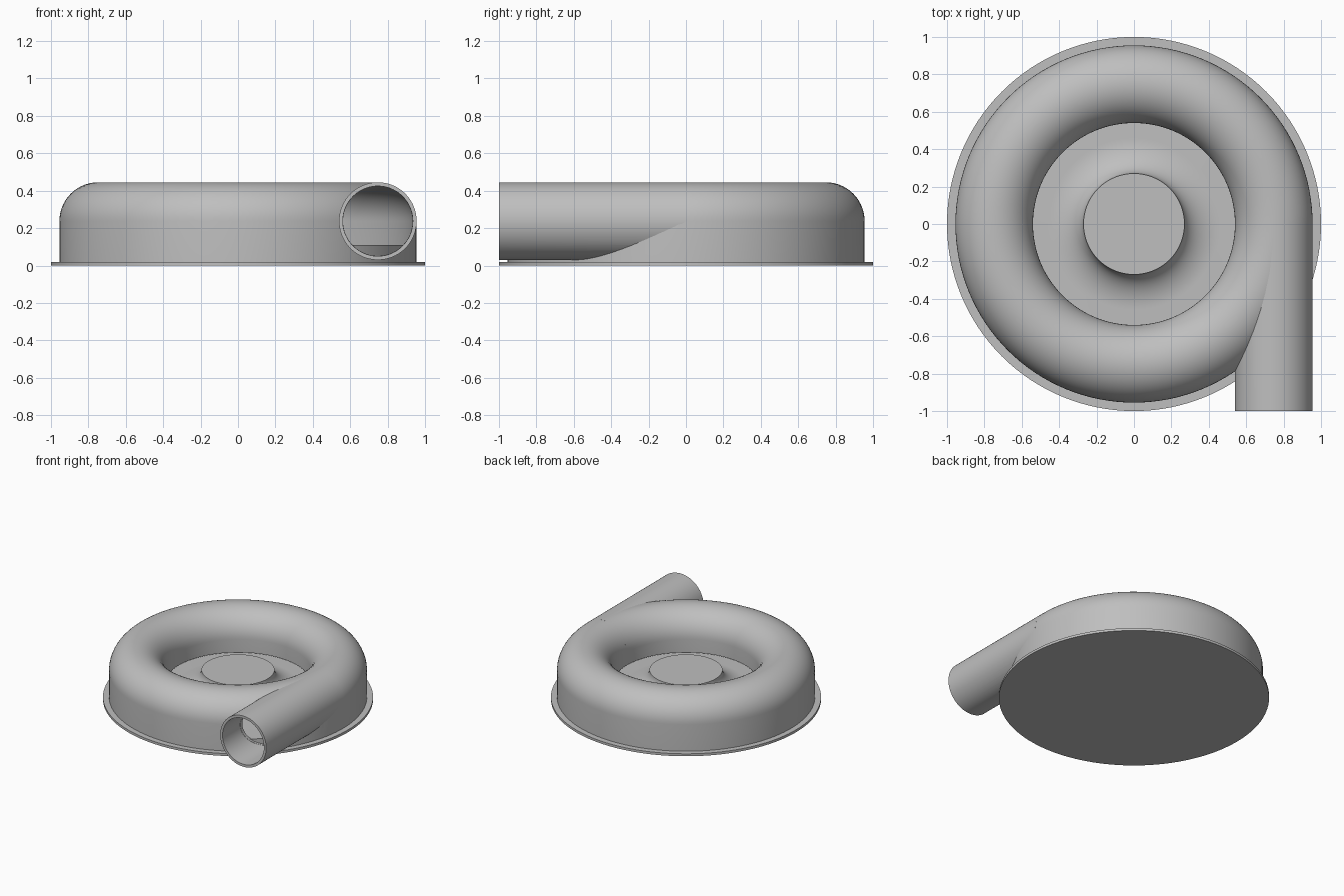
import bpy, bmesh, math
from mathutils import Matrix

if "Cube" in bpy.data.objects:
    bpy.data.objects.remove(bpy.data.objects["Cube"])

R, Z = 0.7475, 0.2375        # centre line of the scroll duct
R_OUT, R_IN = 0.2075, 0.187  # duct outer and bore radius
BASE_T, FLOOR_Z, LIP_Z = 0.02, 0.11, 0.13

grey = bpy.data.materials.new("plain grey")
grey.use_nodes = True
colour = (0.52, 0.52, 0.52, 1)
grey.diffuse_color = colour
grey.node_tree.nodes["Principled BSDF"].inputs["Base Color"].default_value = colour


def make_object(name, bm):
    bmesh.ops.remove_doubles(bm, verts=bm.verts, dist=1e-5)
    bmesh.ops.recalc_face_normals(bm, faces=bm.faces)
    mesh = bpy.data.meshes.new(name)
    bm.to_mesh(mesh)
    bm.free()
    mesh.materials.append(grey)
    obj = bpy.data.objects.new(name, mesh)
    bpy.context.collection.objects.link(obj)
    return obj


def revolve(name, profile, closed=False, steps=128):
    """Spin an (r, z) profile around the vertical axis."""
    bm = bmesh.new()
    verts = [bm.verts.new((r, 0, z)) for r, z in profile]
    pairs = list(zip(verts, verts[1:]))
    if closed:
        pairs.append((verts[-1], verts[0]))
    edges = [bm.edges.new(p) for p in pairs]
    bmesh.ops.spin(bm, geom=verts + edges, cent=(0, 0, 0), axis=(0, 0, 1),
                   angle=math.tau, steps=steps, use_merge=False)
    return make_object(name, bm)


def duct(name, radii, y0, y1, steps=96):
    """Straight solid rod (one radius) or hollow tube (two radii) along y."""
    a = radii[0]
    b = radii[1] if len(radii) > 1 else 0
    obj = revolve(name, [(b, y0), (a, y0), (a, y1), (b, y1)], len(radii) > 1, steps)
    obj.data.transform(Matrix.Translation((R, 0, Z)) @ Matrix.Rotation(-math.pi / 2, 4, "X"))
    return obj


def arch(radius, low_out, low_in, n=28):
    """Half-round roof with straight walls, from the outer foot to the inner foot."""
    arc = [(R + radius * math.cos(math.pi * i / n), Z + radius * math.sin(math.pi * i / n))
           for i in range(n + 1)]
    return [(R + radius, low_out)] + arc + [(R - radius, low_in)]


def subtract(target, cutter):
    mod = target.modifiers.new("cut", "BOOLEAN")
    mod.operation, mod.solver, mod.object = "DIFFERENCE", "EXACT", cutter
    bpy.context.view_layer.objects.active = target
    bpy.ops.object.modifier_apply(modifier=mod.name)
    bpy.data.objects.remove(cutter)


# Base plate
base = revolve("base_plate", [(0, 0), (1, 0), (1, BASE_T), (0, BASE_T)])

# Raised floor with a flared central hub
hub_r, flare_r, hub_z = 0.27, 0.46, 0.24
flare = [(flare_r - (flare_r - hub_r) * math.sin(t), hub_z - (hub_z - FLOOR_Z) * math.cos(t))
         for t in (math.pi / 2 * (1 - i / 16) for i in range(17))]
flare = [(hub_r + (flare_r - hub_r) * (1 - math.cos(math.pi / 2 * i / 16)),
          hub_z - (hub_z - FLOOR_Z) * math.sin(math.pi / 2 * i / 16)) for i in range(17)]
floor = revolve("floor_and_hub", [(0, hub_z)] + flare +
                [(0.94, FLOOR_Z), (0.94, BASE_T), (0, BASE_T)])

# Scroll housing shell, opened where the outlet joins
housing = revolve("scroll_housing", arch(R_OUT, BASE_T, LIP_Z) +
                  arch(R_IN, BASE_T, LIP_Z)[::-1], closed=True)
subtract(housing, duct("bore_cutter", [R_IN - 0.001], -1.2, -0.05))

# Tangential outlet pipe, trimmed inside the housing
pipe = duct("outlet_pipe", [R_OUT, R_IN], -1, 0)
subtract(pipe, revolve("cavity_cutter", arch(R_IN + 0.004, -0.1, -0.1), closed=True))

# Smooth curved surfaces, crisp edges
bpy.ops.object.select_all(action="DESELECT")
for obj in (base, floor, housing, pipe):
    obj.select_set(True)
bpy.context.view_layer.objects.active = housing
bpy.ops.object.shade_smooth_by_angle(angle=math.radians(30))
